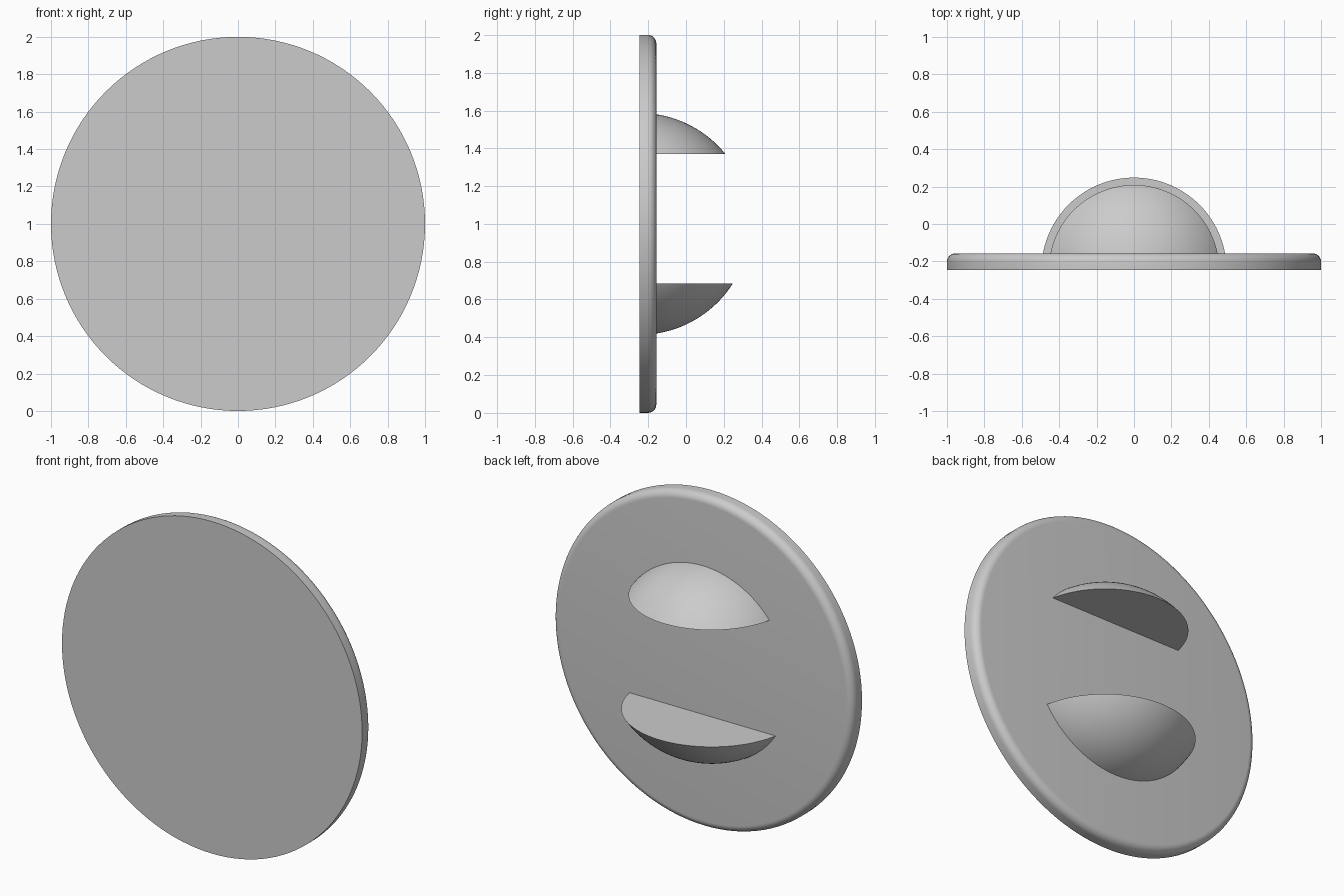
import bpy, bmesh, math
from mathutils import Matrix, Vector

if "Cube" in bpy.data.objects:
    bpy.data.objects.remove(bpy.data.objects["Cube"])

FRONT, BACK = -0.247, -0.157     # plate faces along y
CENTRE = Vector((0, FRONT, 1.0))
BALL_R = 0.587

grey = bpy.data.materials.new("light grey")
grey.diffuse_color = (0.6, 0.6, 0.6, 1)
grey.use_nodes = True
grey.node_tree.nodes["Principled BSDF"].inputs["Base Color"].default_value = grey.diffuse_color


def finish(bm, name):
    bmesh.ops.recalc_face_normals(bm, faces=bm.faces[:])
    mesh = bpy.data.meshes.new(name)
    bm.to_mesh(mesh)
    bm.free()
    mesh.materials.append(grey)
    obj = bpy.data.objects.new(name, mesh)
    bpy.context.collection.objects.link(obj)
    bpy.ops.object.select_all(action='DESELECT')
    obj.select_set(True)
    bpy.context.view_layer.objects.active = obj
    bpy.ops.object.shade_smooth_by_angle(angle=math.radians(30))


# Round plate with a rounded back rim
bm = bmesh.new()
bmesh.ops.create_cone(bm, cap_ends=True, segments=128, radius1=1, radius2=1,
                      depth=BACK - FRONT,
                      matrix=Matrix.Translation((0, (FRONT + BACK) / 2, 1))
                      @ Matrix.Rotation(math.pi / 2, 4, 'X'))
rim = [e for e in bm.edges if all(v.co.y > BACK - 0.001 for v in e.verts)]
bmesh.ops.bevel(bm, geom=rim, offset=0.045, segments=8, profile=0.5, affect='EDGES')
finish(bm, "round_plate")


def cut(bm, point, outward):
    """Slice away everything on the outward side and close the opening."""
    res = bmesh.ops.bisect_plane(bm, geom=bm.verts[:] + bm.edges[:] + bm.faces[:],
                                 dist=1e-5, plane_co=point, plane_no=outward,
                                 clear_outer=True)
    edges = [g for g in res["geom_cut"] if isinstance(g, bmesh.types.BMEdge)]
    bmesh.ops.contextual_create(bm, geom=edges)


# Two grips: slices of one ball, each with a flat face towards the middle
for name, z, side in (("upper_grip", 1.37, -1), ("lower_grip", 0.685, 1)):
    bm = bmesh.new()
    bmesh.ops.create_uvsphere(bm, u_segments=96, v_segments=64, radius=BALL_R,
                              matrix=Matrix.Translation(CENTRE))
    cut(bm, Vector((0, 0, z)), Vector((0, 0, side)))
    cut(bm, Vector((0, BACK - 0.005, 0)), Vector((0, -1, 0)))
    finish(bm, name)
